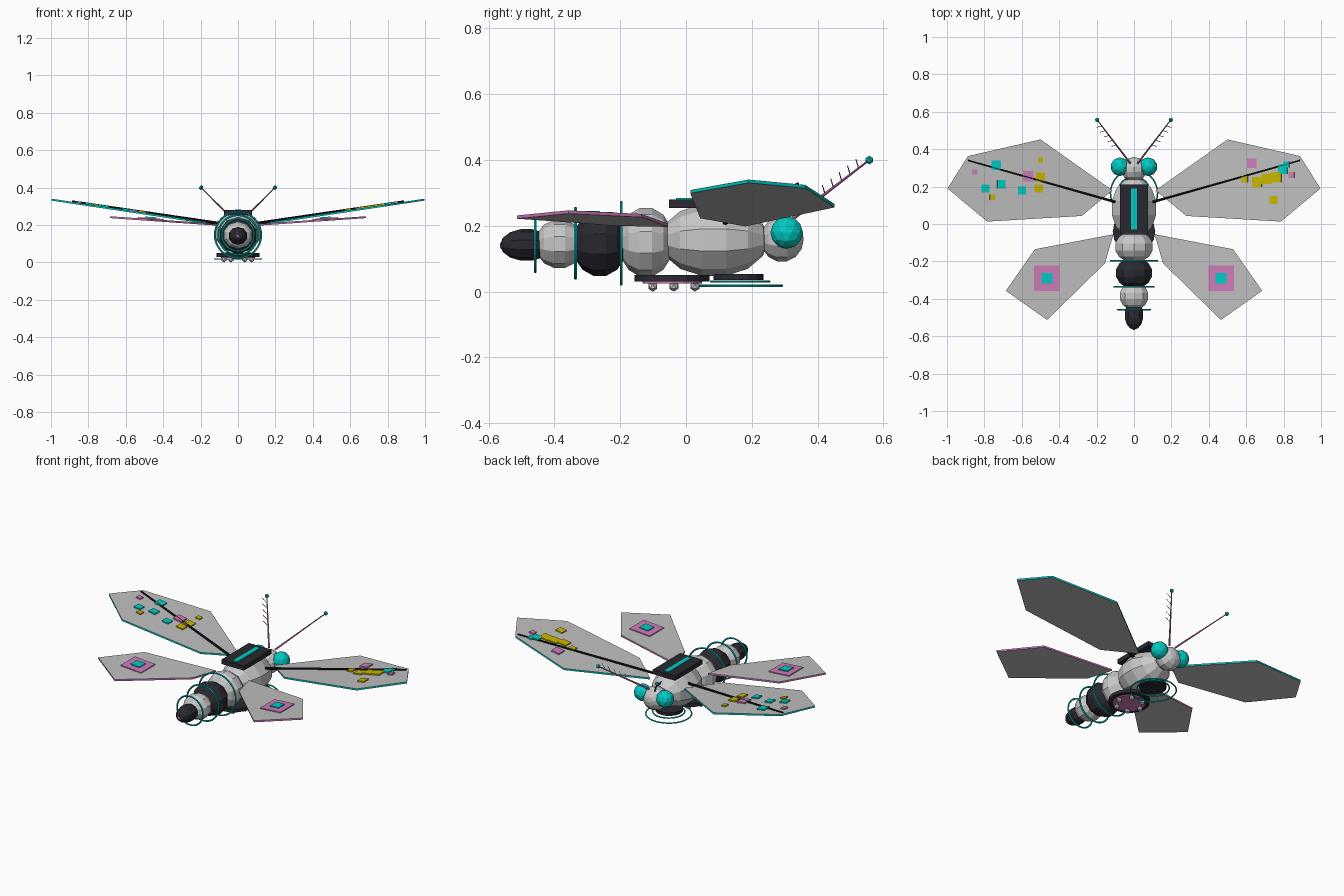
import bpy, bmesh, math
from mathutils import Vector, Matrix

if "Cube" in bpy.data.objects:
    bpy.data.objects.remove(bpy.data.objects["Cube"])


def material(name, rgb):
    m = bpy.data.materials.new(name)
    m.diffuse_color = (*rgb, 1)
    m.use_nodes = True
    m.node_tree.nodes["Principled BSDF"].inputs["Base Color"].default_value = m.diffuse_color
    return m


SHELL = material("pale shell", (0.58, 0.58, 0.58))
WING = material("wing grey", (0.52, 0.52, 0.52))
DARK = material("dark plating", (0.022, 0.022, 0.03))
BLACK = material("vein black", (0.006, 0.006, 0.008))
TEAL = material("teal", (0.0, 0.6, 0.55))
PINK = material("pink", (0.62, 0.2, 0.48))
YELLOW = material("yellow", (0.58, 0.46, 0.0))


def finish(bm, name, *mats):
    bmesh.ops.recalc_face_normals(bm, faces=bm.faces)
    me = bpy.data.meshes.new(name)
    bm.to_mesh(me)
    bm.free()
    for m in mats:
        me.materials.append(m)
    ob = bpy.data.objects.new(name, me)
    bpy.context.collection.objects.link(ob)
    return ob


def ellipsoid(name, mat, c, r, seg=10, rings=7):
    """Faceted sphere with its poles along y."""
    bm = bmesh.new()
    m = Matrix.Translation(c) @ Matrix.Diagonal((*r, 1)) @ Matrix.Rotation(math.pi / 2, 4, 'X')
    bmesh.ops.create_uvsphere(bm, u_segments=seg, v_segments=rings, radius=1, matrix=m)
    return finish(bm, name, mat)


def ball(name, mat, c, r, sub=1):
    bm = bmesh.new()
    bmesh.ops.create_icosphere(bm, subdivisions=sub, radius=r, matrix=Matrix.Translation(c))
    return finish(bm, name, mat)


def box(name, mat, c, size, tilt=0.0):
    bm = bmesh.new()
    m = Matrix.Translation(c) @ Matrix.Rotation(tilt, 4, 'Y') @ Matrix.Diagonal((*size, 1))
    bmesh.ops.create_cube(bm, size=1, matrix=m)
    return finish(bm, name, mat)


def rod(name, mat, a, b, r1, r2=None, seg=6):
    a, b = Vector(a), Vector(b)
    d = b - a
    bm = bmesh.new()
    m = Matrix.Translation((a + b) / 2) @ d.to_track_quat('Z', 'Y').to_matrix().to_4x4()
    bmesh.ops.create_cone(bm, cap_ends=True, segments=seg, radius1=r1,
                          radius2=r1 if r2 is None else r2, depth=d.length, matrix=m)
    return finish(bm, name, mat)


def ring(name, mat, c, R, r, upright, n=32, k=6):
    bm = bmesh.new()
    rows = []
    for i in range(n):
        a = 2 * math.pi * i / n
        row = []
        for j in range(k):
            b = 2 * math.pi * j / k
            q = R + r * math.cos(b)
            u, v, w = q * math.cos(a), q * math.sin(a), r * math.sin(b)
            p = Vector((u, w, v)) if upright else Vector((u, v, w))
            row.append(bm.verts.new(p + Vector(c)))
        rows.append(row)
    for i in range(n):
        for j in range(k):
            A, B = rows[i], rows[(i + 1) % n]
            bm.faces.new((A[j], B[j], B[(j + 1) % k], A[(j + 1) % k]))
    return finish(bm, name, mat)


def wing(name, outline, side, height, edge):
    """Thin tilted slab with coloured rim faces."""
    bm = bmesh.new()
    t = 0.005
    low = [bm.verts.new((side * x, y, height(x) - t)) for x, y in outline]
    top = [bm.verts.new((side * x, y, height(x) + t)) for x, y in outline]
    bm.faces.new(low)
    bm.faces.new(top)
    n = len(outline)
    for i in range(n):
        j = (i + 1) % n
        bm.faces.new((low[i], low[j], top[j], top[i])).material_index = 1
    return finish(bm, name, WING, edge)


# Body segments
ellipsoid("thorax", SHELL, (0, 0.085, 0.157), (0.128, 0.165, 0.112))
ellipsoid("head", SHELL, (0, 0.292, 0.16), (0.072, 0.066, 0.07))
ellipsoid("abdomen_1", SHELL, (0, -0.122, 0.15), (0.108, 0.085, 0.107))
ellipsoid("abdomen_2", DARK, (0, -0.262, 0.145), (0.104, 0.085, 0.1))
ellipsoid("abdomen_3", SHELL, (0, -0.385, 0.145), (0.082, 0.075, 0.075))
ellipsoid("abdomen_4", DARK, (0, -0.485, 0.142), (0.053, 0.08, 0.049))
ball("tail_light", PINK, (0, -0.552, 0.14), 0.016)

# Hoops around the abdomen
for i, (y, R) in enumerate([(-0.197, 0.124), (-0.336, 0.106), (-0.458, 0.086)]):
    ring(f"abdomen_hoop_{i + 1}", TEAL, (0, y, 0.147), R, 0.005, True)

# Back pack with glowing strip
box("back_pack", DARK, (0, 0.08, 0.267), (0.15, 0.262, 0.027))
box("pack_strip", TEAL, (0, 0.08, 0.281), (0.032, 0.22, 0.006))

# Belly sensor plate with nubs
rod("belly_plate", DARK, (0, -0.042, 0.03), (0, -0.042, 0.05), 0.114, seg=16)
rod("belly_disc", PINK, (0, -0.042, 0.024), (0, -0.042, 0.031), 0.09, seg=16)
for i in range(6):
    a = math.pi / 3 * i
    ball(f"belly_nub_{i + 1}", SHELL,
         (0.074 * math.cos(a), -0.037 + 0.074 * math.sin(a), 0.016), 0.016)

# Hover hub and rings
rod("hover_hub", DARK, (0, 0.16, 0.036), (0, 0.16, 0.054), 0.076, seg=16)
ring("hover_ring_inner", TEAL, (0, 0.165, 0.031), 0.088, 0.004, False)
ring("hover_ring_outer", TEAL, (0, 0.165, 0.018), 0.126, 0.004, False)


def front_z(x):
    return 0.186 + 0.15 * abs(x)


def rear_z(x):
    return 0.194 + 0.07 * abs(x)


FRONT = [(0.115, 0.18), (0.50, 0.452), (0.888, 0.363), (0.997, 0.19), (0.785, 0.013), (0.28, 0.043)]
REAR = [(0.11, -0.055), (0.53, -0.135), (0.685, -0.357), (0.465, -0.513), (0.155, -0.21)]

# Mirrored parts
for s, tag in ((-1, "left"), (1, "right")):
    ball(f"eye_{tag}", TEAL, (s * 0.075, 0.306, 0.18), 0.05, 2)
    wing(f"front_wing_{tag}", FRONT, s, front_z, TEAL)
    wing(f"rear_wing_{tag}", REAR, s, rear_z, PINK)
    rod(f"wing_vein_{tag}", BLACK, (s * 0.1, 0.118, front_z(0.1) + 0.008),
        (s * 0.887, 0.34, front_z(0.887) + 0.008), 0.008, 0.005)
    # Rear wing square markings
    tilt = -s * math.atan(0.07)
    for name, mat, w, dz in (("outer", PINK, 0.136, 0.007), ("inner", TEAL, 0.058, 0.013)):
        box(f"rear_marking_{name}_{tag}", mat, (s * 0.466, -0.29, rear_z(0.466) + dz),
            (w, w, 0.007), tilt)
    # Antenna with barbs and tip
    a, b = Vector((s * 0.02, 0.325, 0.222)), Vector((s * 0.197, 0.557, 0.4))
    rod(f"antenna_{tag}", PINK, a, b, 0.006, 0.003)
    ball(f"antenna_tip_{tag}", TEAL, b, 0.013)
    for i in range(5):
        p = a.lerp(b, 0.42 + 0.11 * i)
        rod(f"antenna_barb_{tag}_{i + 1}", PINK, p, p + Vector((s * 0.027, -0.008, 0.027)),
            0.002, 0.0015, 4)

# Coloured chips on the front wings: x, y, size
CHIPS = {
    TEAL: [(-0.795, 0.19, 0.042), (-0.71, 0.212, 0.044), (-0.6, 0.18, 0.042), (-0.737, 0.315, 0.05),
           (0.795, 0.293, 0.05), (0.815, 0.318, 0.03)],
    PINK: [(-0.852, 0.278, 0.028), (-0.566, 0.255, 0.056), (0.63, 0.325, 0.052), (0.842, 0.262, 0.03)],
    YELLOW: [(-0.5, 0.342, 0.028), (-0.5, 0.25, 0.05), (-0.51, 0.19, 0.044), (-0.757, 0.144, 0.03),
             (0.59, 0.24, 0.036), (0.657, 0.225, 0.052), (0.71, 0.243, 0.056), (0.76, 0.25, 0.056),
             (0.746, 0.128, 0.044)],
}
for mat, chips in CHIPS.items():
    for i, (x, y, w) in enumerate(chips):
        tilt = -math.copysign(math.atan(0.15), x)
        box(f"wing_chip_{mat.name}_{i + 1}", mat, (x, y, front_z(x) + 0.008), (w, w, 0.009), tilt)
